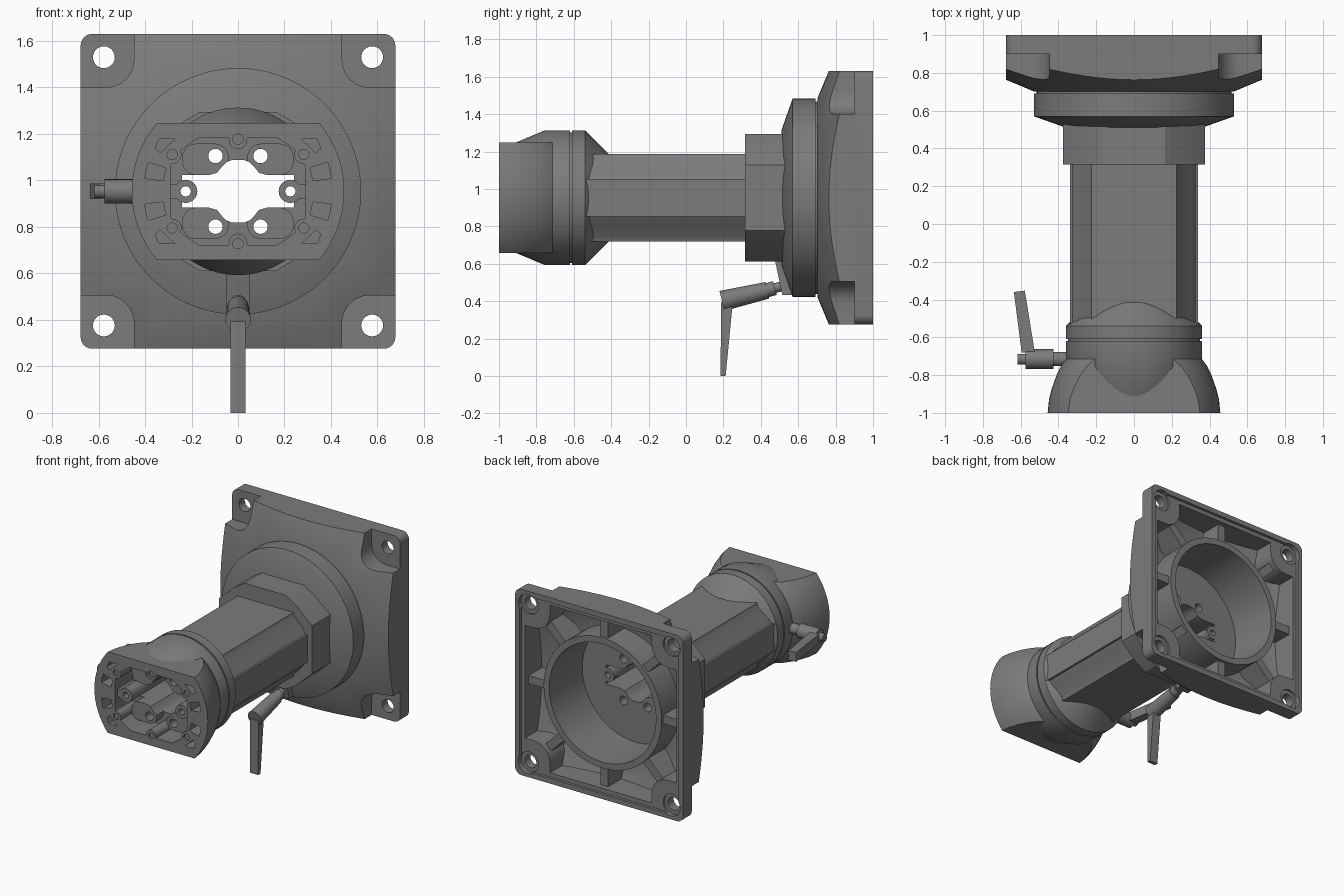
import bpy, bmesh, math
from mathutils import Vector

cube = bpy.data.objects.get("Cube")
if cube:
    bpy.data.objects.remove(cube)

AXIS_Z = 0.953   # height of the central axis; parts are built around it
parts, cutters = [], []

grey = bpy.data.materials.new("dark_grey")
grey.use_nodes = True
GREY = (0.2, 0.2, 0.2, 1)
grey.diffuse_color = GREY
grey.node_tree.nodes["Principled BSDF"].inputs["Base Color"].default_value = GREY


def finish(name, bm, helper):
    bmesh.ops.recalc_face_normals(bm, faces=bm.faces)
    mesh = bpy.data.meshes.new(name)
    bm.to_mesh(mesh)
    bm.free()
    mesh.materials.append(grey)
    ob = bpy.data.objects.new(name, mesh)
    bpy.context.collection.objects.link(ob)
    ob.hide_render = helper
    (cutters if helper else parts).append(ob)
    return ob


def add_prism(bm, pts, t0, t1, axis="Y"):
    place = {"X": lambda a, b, t: (t, a, b), "Y": lambda a, b, t: (a, t, b),
             "Z": lambda a, b, t: (a, b, t)}[axis]
    ends = [[bm.verts.new(place(a, b, t)) for a, b in pts] for t in (t0, t1)]
    bm.faces.new(ends[0])
    bm.faces.new(ends[1])
    for i in range(len(pts)):
        j = (i + 1) % len(pts)
        bm.faces.new((ends[0][i], ends[0][j], ends[1][j], ends[1][i]))


def prism(name, outlines, t0, t1, axis="Y", helper=False):
    bm = bmesh.new()
    for pts in outlines:
        add_prism(bm, pts, t0, t1, axis)
    return finish(name, bm, helper)


def lathe(name, profile, helper=False, segs=72):
    """Revolve (radius, y) points around the y axis; both ends lie on the axis."""
    bm = bmesh.new()
    rings = []
    for r, y in profile:
        if r == 0:
            rings.append([bm.verts.new((0, y, 0))] * segs)
        else:
            rings.append([bm.verts.new((r * math.cos(k * math.tau / segs), y,
                                        r * math.sin(k * math.tau / segs))) for k in range(segs)])
    for a, b in zip(rings, rings[1:]):
        for k in range(segs):
            n = (k + 1) % segs
            bm.faces.new(list(dict.fromkeys((a[k], a[n], b[n], b[k]))))
    return finish(name, bm, helper)


def rod(name, p0, p1, r, r2=None):
    p0, p1 = Vector(p0), Vector(p1)
    bm = bmesh.new()
    bmesh.ops.create_cone(bm, cap_ends=True, segments=28, radius1=r, radius2=r2 or r, depth=(p1 - p0).length)
    bm.transform((p1 - p0).to_track_quat("Z", "Y").to_matrix().to_4x4())
    bmesh.ops.translate(bm, verts=bm.verts, vec=(p0 + p1) / 2)
    return finish(name, bm, False)


def boolean(target, other, op="DIFFERENCE"):
    mod = target.modifiers.new("cut", "BOOLEAN")
    mod.operation, mod.solver, mod.object = op, "EXACT", other
    bpy.context.view_layer.objects.active = target
    bpy.ops.object.modifier_apply(modifier=mod.name)


def circle(x, z, r, n=24):
    return [(x + r * math.cos(k * math.tau / n), z + r * math.sin(k * math.tau / n)) for k in range(n)]


def mirror4(quarter):
    """Closed outline from a first-quadrant run that goes from +x towards +z."""
    upper = quarter + [(-x, z) for x, z in reversed(quarter)]
    return upper + [(-x, -z) for x, z in upper]


def rounded(x0, x1, z0, z1, r):
    pts = []
    for cx, cz, a in ((x1 - r, z1 - r, 0), (x0 + r, z1 - r, 90), (x0 + r, z0 + r, 180), (x1 - r, z0 + r, 270)):
        for k in range(7):
            t = math.radians(a + 15 * k)
            pts.append((cx + r * math.cos(t), cz + r * math.sin(t)))
    return pts


def square(h, r):
    return rounded(-h, h, -h, h, r)


def four(pts):
    return [[(sx * x, sz * z) for x, z in pts] for sx in (1, -1) for sz in (1, -1)]


# Shared cutters: cable channel and screw holes
side_posts = [circle(s * 0.225, 0, 0.05) for s in (1, -1)]
channel = prism("channel_cutter", [mirror4([(0.24, 0.07), (0.125, 0.07), (0.09, 0.08), (0.07, 0.105),
                                            (0.05, 0.125), (0.025, 0.135)])], -1.2, 1.2, helper=True)
boolean(channel, prism("post_keep", side_posts, -1.3, 1.3, helper=True))
screw_holes = prism("screw_hole_cutter", four(circle(0.097, 0.152, 0.031))
                    + [circle(s * 0.225, 0, 0.022) for s in (1, -1)], -1.2, 1.2, helper=True)

# Head: flared front clipped flat above and below, with a round core behind it
flare = lathe("head_flare", [(0, -1), (0.457, -1), (0.45, -0.93), (0.435, -0.87), (0.41, -0.8),
                             (0.385, -0.75), (0.36, -0.715), (0, -0.715)])
boolean(flare, prism("flat_clip", [[(-1, -0.295), (1, -0.295), (1, 0.295), (-1, 0.295)]], -1.5, 0,
                     helper=True), "INTERSECT")
core = lathe("head_core", [(0, -0.91), (0.295, -0.91), (0.36, -0.755), (0.36, -0.62), (0.35, -0.62),
                           (0.35, -0.61), (0.36, -0.61), (0.36, -0.54), (0.235, -0.415), (0, -0.415)])

# Head pocket, keeping arms, posts and screw bosses standing in it
pocket = prism("pocket_cutter", [mirror4([(0.29, 0.11), (0.265, 0.16), (0.23, 0.19), (0.17, 0.23)])],
               -1.1, -0.8, helper=True)
keeps = [("post_arm_keep", side_posts, -0.97),
         ("arm_keep", [[(s * 0.24, -0.03), (s * 0.45, -0.03), (s * 0.45, 0.03), (s * 0.24, 0.03)] for s in (1, -1)], -0.97),
         ("hole_boss_keep", four(rounded(0.04, 0.24, 0.07, 0.205, 0.06)), -0.88),
         ("rim_boss_keep", four(circle(0.283, 0.158, 0.04)) + [circle(0, s * 0.222, 0.04) for s in (1, -1)], -1.2)]
for name, outlines, y0 in keeps:
    boolean(pocket, prism(name, outlines, y0, -0.5, helper=True))


def arc_slot(r0, r1, a0, a1):
    ts = [math.radians(a0 + (a1 - a0) * k / 6) for k in range(7)]
    return ([(r0 * math.cos(t), r0 * math.sin(t)) for t in ts]
            + [(r1 * math.cos(t), r1 * math.sin(t)) for t in reversed(ts)])


slots = prism("slot_cutter", four(arc_slot(0.325, 0.405, 8, 18)) +
              four([(0.27, 0.225), (0.30, 0.2), (0.335, 0.165), (0.355, 0.185), (0.34, 0.225)]),
              -1.1, -0.8, helper=True)
rim_holes = prism("rim_hole_cutter", four(circle(0.283, 0.158, 0.022)) +
                  [circle(0, s * 0.225, 0.022) for s in (1, -1)], -1.1, -0.985, helper=True)
for ob in (flare, core):
    for c in (pocket, slots, rim_holes):
        boolean(ob, c)

# Column and collar
column = prism("column", [mirror4([(0.34, 0.1), (0.325, 0.1), (0.3, 0.14), (0.23, 0.215), (0.225, 0.233),
                                   (0.16, 0.233)])], -0.56, 0.35)
collar = prism("collar", [mirror4([(0.375, 0.175), (0.25, 0.29), (0.165, 0.342)])], 0.315, 0.545)

# Round flange with the deep cup that opens at the back
flange = lathe("flange_cup", [(0, 0.51), (0.36, 0.51), (0.53, 0.57), (0.53, 0.692), (0.515, 0.692), (0.515, 0.75),
                              (0.475, 0.75), (0.475, 0.96), (0.43, 0.96), (0.43, 0.58), (0, 0.58)])
for ob in (flare, core, column, collar, flange):
    boolean(ob, channel)
    boolean(ob, screw_holes)

# Square base plate with conical front and hollow ribbed back
plate = prism("base_plate", [square(0.677, 0.05)], 0.6, 1.0)
boolean(plate, lathe("cone_clip", [(0, 0.702), (0.53, 0.702), (1.1, 0.94), (1.1, 1.2), (0, 1.2)], True), "INTERSECT")
cavity = prism("cavity_cutter", [square(0.61, 0.04)], 0.6, 1.1, helper=True)
boolean(cavity, lathe("cavity_clip", [(0, 0.755), (0.53, 0.755), (1.1, 0.99), (1.1, 1.3), (0, 1.3)], True), "INTERSECT")
boolean(cavity, prism("corner_keep", four(rounded(0.41, 0.8, 0.41, 0.8, 0.13)), 0.5, 1.2, helper=True))
for a in range(0, 360, 45):
    c, s, w = math.cos(math.radians(a)), math.sin(math.radians(a)), 0.03
    outline = [(r * c - t * s, r * s + t * c) for r, t in ((0.44, -w), (0.8, -w), (0.8, w), (0.44, w))]
    boolean(cavity, prism("rib_keep", [outline], 0.5, 0.94, helper=True))
corner_cuts = [("corner_cutter", four(rounded(0.447, 0.9, 0.447, 0.9, 0.12)), 0.5, 0.9),
               ("mount_hole_cutter", four(circle(0.577, 0.577, 0.047)), 0.5, 1.2),
               ("counterbore_cutter", four(circle(0.577, 0.577, 0.075)), 0.965, 1.2),
               ("cup_clearance", [circle(0, 0, 0.46, 72)], 0.5, 1.2),
               ("rim_step_cutter", [square(0.64, 0.04)], 0.98, 1.2)]
boolean(plate, cavity)
for name, outlines, y0, y1 in corner_cuts:
    boolean(plate, prism(name, outlines, y0, y1, helper=True))

# Small clamp lever on the right of the head
rod("head_lever_stud", (-0.33, -0.715, 0), (-0.43, -0.715, 0), 0.038)
rod("head_lever_hub", (-0.425, -0.715, 0), (-0.575, -0.715, 0), 0.052)
rod("head_lever_button", (-0.57, -0.715, 0), (-0.618, -0.715, 0), 0.028)
prism("head_lever_arm", [[(-0.525, -0.68), (-0.595, -0.68), (-0.636, -0.36), (-0.578, -0.353)]],
      -0.034, 0.034, "Z")

# Clamp lever below the flange, with its lug
rod("lower_lever_stud", (0, 0.56, -0.46), (0, 0.44, -0.493), 0.026)
rod("lower_lever_neck", (0, 0.475, -0.483), (0, 0.42, -0.498), 0.038)
rod("lower_lever_hub", (0, 0.435, -0.495), (0, 0.192, -0.552), 0.045, 0.055)
prism("lower_lever_arm", [[(0.187, -0.56), (0.25, -0.56), (0.212, -AXIS_Z), (0.185, -AXIS_Z)]], -0.033, 0.033, "X")
prism("lower_lever_lug", [[(0.475, -0.33), (0.56, -0.33), (0.57, -0.52), (0.515, -0.52)]], -0.05, 0.05, "X")

# Clean up helpers, lift to the standing height and shade
for ob in cutters:
    bpy.data.objects.remove(ob)
bpy.ops.object.select_all(action="DESELECT")
for ob in parts:
    ob.location.z = AXIS_Z
    ob.select_set(True)
bpy.context.view_layer.objects.active = parts[0]
bpy.ops.object.shade_smooth_by_angle(angle=math.radians(28))
